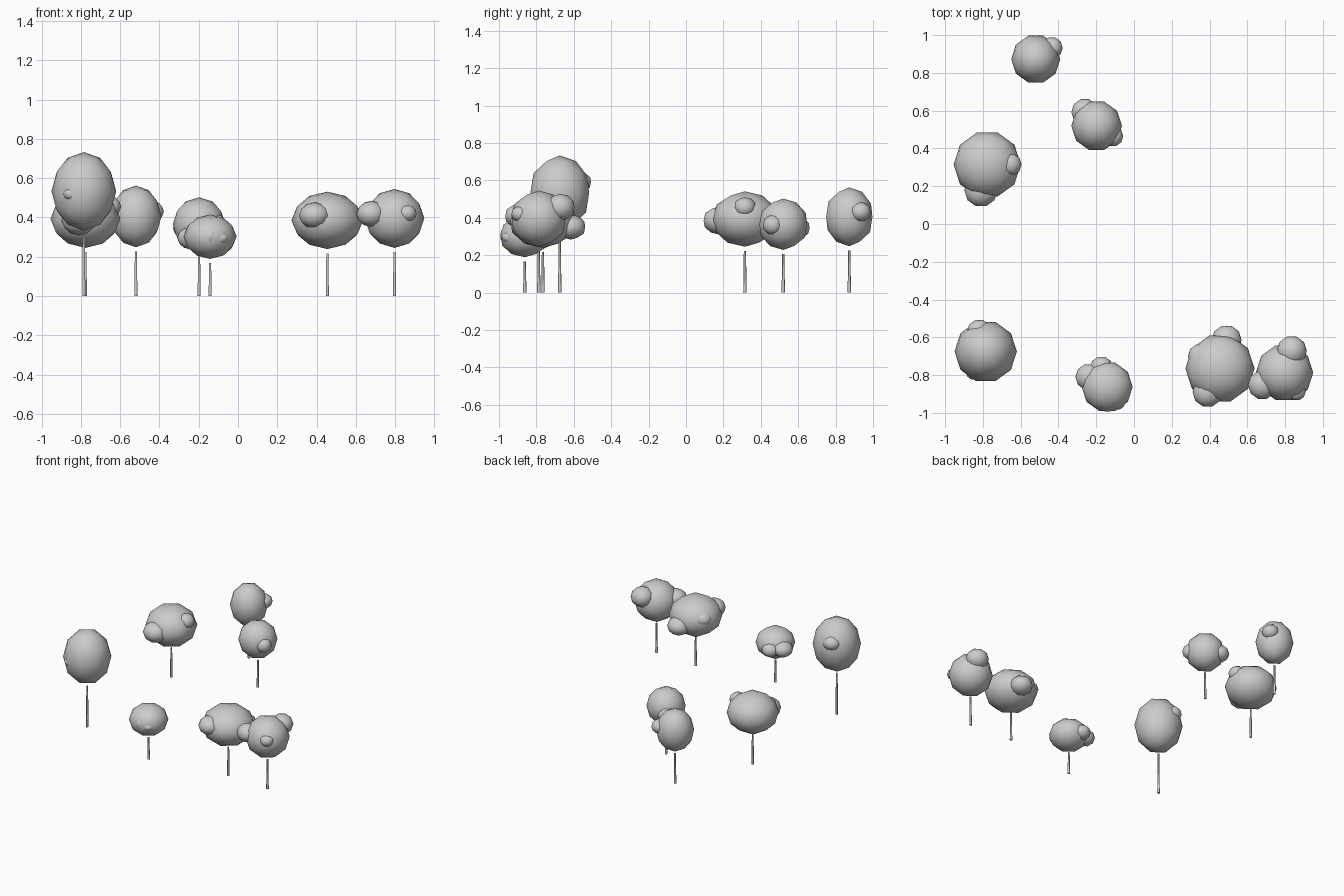
import bpy, math

# Each tree: x, y, crown centre z, crown radius, crown half height, leaf clumps
# Each clump: x, y, z, radius, half height
TREES = [
    (-0.785, -0.675, 0.533, 0.165, 0.20, [
        (-0.82, -0.57, 0.59, 0.065, 0.055), (-0.85, -0.785, 0.52, 0.04, 0.035)]),
    (-0.777, 0.315, 0.393, 0.178, 0.148, [
        (-0.81, 0.178, 0.385, 0.088, 0.075), (-0.655, 0.315, 0.455, 0.06, 0.055)]),
    (-0.52, 0.873, 0.405, 0.130, 0.157, [
        (-0.435, 0.932, 0.43, 0.058, 0.053)]),
    (-0.198, 0.52, 0.365, 0.134, 0.137, [
        (-0.26, 0.592, 0.345, 0.072, 0.06), (-0.112, 0.465, 0.362, 0.055, 0.055)]),
    (-0.142, -0.862, 0.302, 0.135, 0.113, [
        (-0.24, -0.81, 0.295, 0.07, 0.058), (-0.172, -0.76, 0.29, 0.06, 0.052),
        (-0.14, -0.95, 0.305, 0.045, 0.05), (-0.09, -0.94, 0.295, 0.045, 0.035)]),
    (0.455, -0.765, 0.385, 0.183, 0.146, [
        (0.39, -0.89, 0.41, 0.08, 0.067), (0.49, -0.615, 0.35, 0.08, 0.067),
        (0.35, -0.70, 0.41, 0.065, 0.055)]),
    (0.797, -0.787, 0.395, 0.152, 0.15, [
        (0.68, -0.852, 0.418, 0.077, 0.067), (0.835, -0.672, 0.455, 0.08, 0.073),
        (0.86, -0.885, 0.42, 0.05, 0.045)]),
]


def foliage(name, x, y, z, r, h):
    """Low-sided, smooth-shaded blob of leaves."""
    bpy.ops.mesh.primitive_ico_sphere_add(subdivisions=2, radius=1, location=(x, y, z),
                                          rotation=(0, 0, math.radians(18)))
    ob = bpy.context.object
    ob.name = name
    ob.scale = (r, r, h)
    bpy.ops.object.shade_smooth()


def trunk(name, x, y, top):
    """Thin tapered stem ending just under the crown."""
    bpy.ops.mesh.primitive_cone_add(vertices=6, radius1=0.009, radius2=0.006,
                                    depth=top, location=(x, y, top / 2))
    bpy.context.object.name = name
    bpy.ops.object.shade_smooth_by_angle(angle=math.radians(65))


for i, (x, y, z, r, h, clumps) in enumerate(TREES, 1):
    trunk(f"tree_{i}_trunk", x, y, z - h - 0.022)
    foliage(f"tree_{i}_crown", x, y, z, r, h)
    for j, c in enumerate(clumps, 1):
        foliage(f"tree_{i}_clump_{j}", *c)
